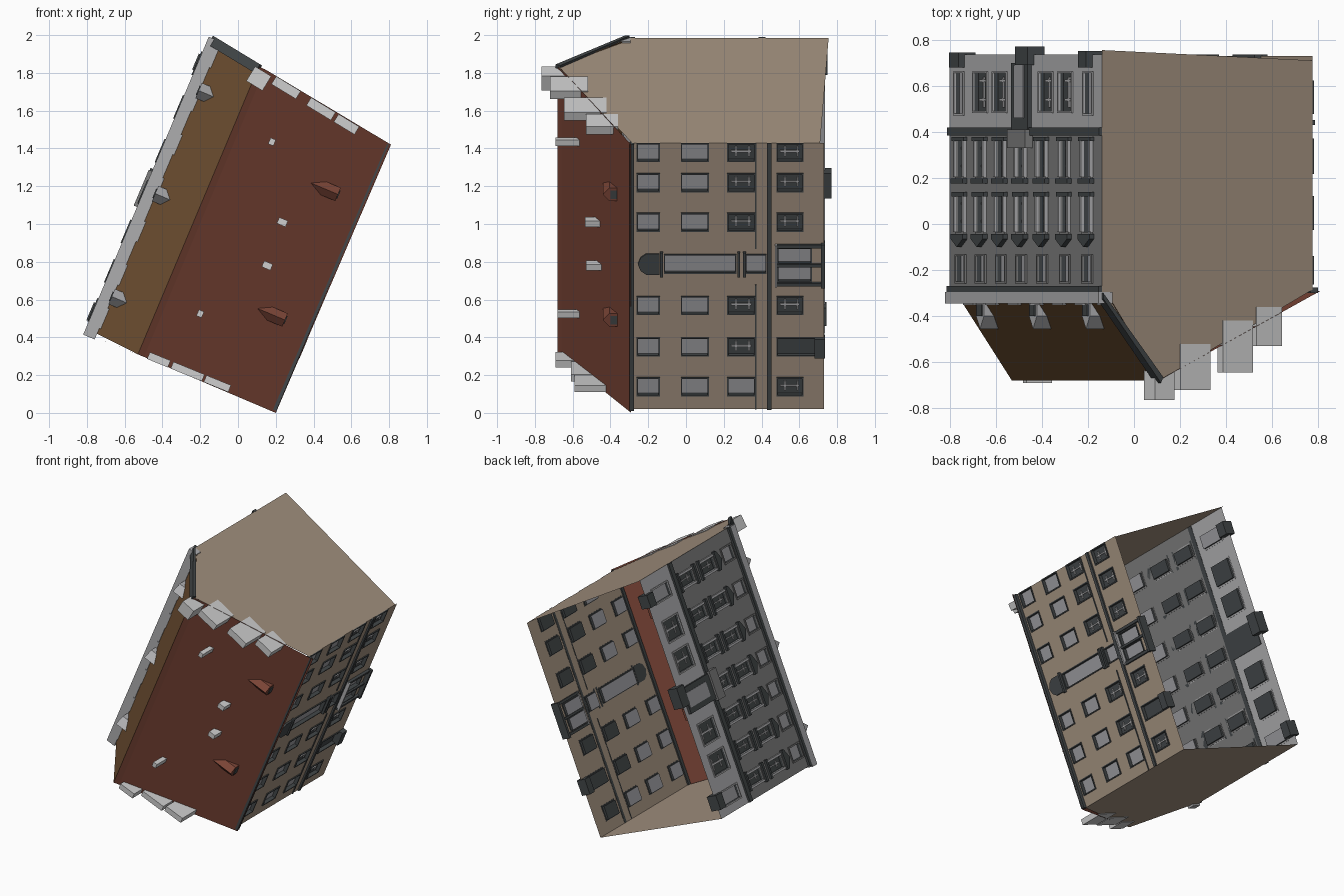
import bpy, bmesh
from mathutils import Vector

if "Cube" in bpy.data.objects:
    bpy.data.objects.remove(bpy.data.objects["Cube"])


def material(name, r, g, b):
    m = bpy.data.materials.new(name)
    m.use_nodes = True
    m.diffuse_color = (r, g, b, 1)
    m.node_tree.nodes["Principled BSDF"].inputs["Base Color"].default_value = (r, g, b, 1)
    return m


BEIGE, GREY, PALE, DARK, GLASS, RED, BROWN, WHITE = range(8)
MATS = [material("beige render", .36, .28, .21), material("grey stone", .2, .2, .2),
        material("pale stone", .42, .42, .43), material("dark trim", .055, .062, .065),
        material("window grey", .33, .33, .35), material("red tile", .2, .06, .038),
        material("brown tile", .15, .075, .03), material("chimney white", .62, .62, .62)]


class Frame:
    """Wall line in plan; c is the world x or z along it, o is outward offset."""
    def __init__(self, p, q, axis, side):
        self.p, self.q = Vector((p[0], 0, p[1])), Vector((q[0], 0, q[1]))
        self.axis = axis
        self.u = (self.q - self.p).normalized()
        self.n = Vector((-self.u.z, 0, self.u.x)) * side
        self.c0, self.c1 = self.p[axis], self.q[axis]

    def at(self, c, y, o=0.0):
        t = (c - self.c0) / (self.c1 - self.c0)
        return self.p.lerp(self.q, t) + self.n * o + Vector((0, y, 0))


STREET = Frame((-.80, .42), (-.14, 1.985), 0, 1)
COURT = Frame((.18, .02), (.775, 1.43), 2, -1)
TOP = Frame((-.14, 1.985), (.775, 1.43), 0, 1)
BOTTOM = Frame((-.80, .42), (.18, .02), 0, -1)


class Part:
    def __init__(self, name):
        self.name, self.bm = name, bmesh.new()

    def face(self, pts, mat, toward=None):
        f = self.bm.faces.new([self.bm.verts.new(p) for p in pts])
        f.material_index = mat
        f.normal_update()
        if toward is not None and f.normal.dot(toward) < 0:
            f.normal_flip()

    def solid(self, a, b, mat):
        mid = sum(a + b, Vector()) / (2 * len(a))
        k = len(a)
        rings = [a, b] + [[a[i], a[(i + 1) % k], b[(i + 1) % k], b[i]] for i in range(k)]
        for r in rings:
            self.face(r, mat, sum(r, Vector()) / len(r) - mid)

    def prism(self, fr, profile, o0, o1, mat):
        self.solid([fr.at(c, y, o0) for c, y in profile], [fr.at(c, y, o1) for c, y in profile], mat)

    def box(self, fr, c0, c1, y0, y1, o0, o1, mat):
        self.prism(fr, [(c0, y0), (c1, y0), (c1, y1), (c0, y1)], o0, o1, mat)

    def block(self, fr, x, z, y0, y1, lu, ln, mat):
        c = Vector((x, 0, z))
        base = [c + fr.u * a * lu / 2 + fr.n * b * ln / 2 for a, b in ((-1, -1), (1, -1), (1, 1), (-1, 1))]
        self.solid([p + Vector((0, y0, 0)) for p in base], [p + Vector((0, y1, 0)) for p in base], mat)

    def done(self):
        me = bpy.data.meshes.new(self.name)
        for m in MATS:
            me.materials.append(m)
        self.bm.to_mesh(me)
        self.bm.free()
        bpy.context.collection.objects.link(bpy.data.objects.new(self.name, me))


def wall(name, fr, y0, y1, openings, rule, depth=.018):
    """Wall sheet with real openings, reveals and set-back panes."""
    part = Part(name)
    cs = sorted({fr.c0, fr.c1} | {v for w in openings for v in w[:2]})
    ys = sorted({y0, y1, .40} | {v for w in openings for v in w[2:4]})
    for a, b in zip(cs, cs[1:]):
        for d, e in zip(ys, ys[1:]):
            m, n = (a + b) / 2, (d + e) / 2
            if not any(w[0] < m < w[1] and w[2] < n < w[3] for w in openings):
                part.face([fr.at(a, d), fr.at(b, d), fr.at(b, e), fr.at(a, e)], rule(n), fr.n)
    for a, b, d, e, pane in openings:
        ring = [(a, d), (b, d), (b, e), (a, e)]
        mid = fr.at((a + b) / 2, (d + e) / 2, -depth / 2)
        for p, q in zip(ring, ring[1:] + ring[:1]):
            pts = [fr.at(*p), fr.at(*q), fr.at(*q, -depth), fr.at(*p, -depth)]
            part.face(pts, DARK, mid - sum(pts, Vector()) / 4)
        part.face([fr.at(*p, -depth) for p in ring], pane, fr.n)
    part.done()


def surround(part, fr, w, t, tc, out, mat):
    a, b, d, e = w[:4]
    for r in ((a - tc, a, d - t, e + t), (b, b + tc, d - t, e + t), (a, b, d - t, d), (a, b, e, e + t)):
        part.box(fr, *r, -.002, out, mat)


def mullions(part, fr, w, mat):
    a, b, d, e = w[:4]
    m, q, h = (a + b) / 2, (b - a) * .05, e - d
    part.box(fr, m - q, m + q, d + .1 * h, e - .1 * h, -.017, -.010, mat)
    for k in (.3, .8):
        part.box(fr, a + 4 * q, b - 4 * q, d + k * h - .005, d + k * h + .005, -.017, -.010, mat)


# Courtyard front: plain windows in four storeys, side door and portal
court = []
for z in (.14, .35, .57, 1.01, 1.22, 1.38):
    h = .043
    court += [(z - h, z + h, -.255, -.145, GLASS), (z - h, z + h, -.02, .115, GLASS),
              (z - h, z + h, .225, .36, GLASS if z < .2 else DARK)]
    court.append((z - h, z + h, .485, .615 if z != .35 else .70, DARK))
court += [(.745, .835, -.11, .26, GLASS), (.745, .835, .32, .42, GLASS),
          (.70, .775, .49, .66, GLASS), (.795, .87, .49, .66, GLASS)]
wall("court_wall", COURT, -.285, .73, court, lambda y: BEIGE)
trim = Part("court_window_trim")
for w in court:
    surround(trim, COURT, w, .007, .007, .007, DARK)
    if w[4] == DARK and w[3] < .65:
        mullions(trim, COURT, w, PALE)
trim.done()
bands = Part("court_bands")
bands.box(COURT, .02, 1.43, .43, .452, -.002, .012, DARK)
bands.box(COURT, .02, 1.43, -.30, -.275, -.01, .025, DARK)
for a, b in ((.02, .68), (.87, 1.43)):
    bands.box(COURT, a, b, .365, .372, -.002, .006, DARK)
bands.done()

# Stair bay with a rounded head, and the portal with its canopy
stair = Part("stair_bay")
arch = [(.735, -.14), (.735, -.21), (.755, -.24), (.79, -.255), (.825, -.24), (.845, -.21), (.845, -.14)]
stair.prism(COURT, arch, -.002, .012, DARK)
for y in (-.13, .28, .31):
    stair.box(COURT, .725, .855, y - .007, y + .007, -.002, .02, DARK)
stair.done()
portal = Part("court_portals")
for a, b in ((.675, .692), (.878, .895), (.778, .792)):
    portal.box(COURT, a, b, .47, .73, -.01, .018, DARK)
portal.box(COURT, .675, .895, .47, .482, -.01, .03, PALE)
portal.box(COURT, .67, .90, .715, .735, -.03, .03, DARK)
portal.box(COURT, .30, .40, .68, .735, -.04, .03, DARK)
portal.done()

# Street front: rusticated pale ground floor, grey upper storeys, seven bays
bays = (-.75, -.663, -.575, -.487, -.395, -.297, -.2)
street = []
for x in bays:
    street += [(x - .018, x + .018, -.25, -.14, GLASS), (x - .016, x + .016, -.035, .12, DARK),
               (x - .016, x + .016, .205, .36, DARK)]
for x in (-.665, -.58, -.38, -.295):
    street.append((x - .027, x + .027, .49, .655, DARK))
street += [(-.775, -.74, .48, .655, GLASS), (-.215, -.18, .48, .655, GLASS)]
wall("street_wall", STREET, -.30, .735, street, lambda y: PALE if y > .4 else GREY)
trim = Part("street_window_trim")
for w in street:
    a, b, d, e, pane = w
    surround(trim, STREET, w, .008, .004, .008, PALE if d > .4 else GREY)
    if pane == DARK:
        mullions(trim, STREET, w, PALE)
    if pane == DARK and d < .4:
        for c in (a - .003, b + .003):
            trim.box(STREET, c - .003, c + .003, d, e, 0, .016, PALE)
        trim.box(STREET, a - .01, b + .01, e, e + .018, 0, .018, DARK)
        trim.box(STREET, a - .01, b + .01, d - .03, d - .008, 0, .022, DARK)
        if d < 0:
            trim.prism(STREET, [(a - .01, d - .03), (b + .01, d - .03), ((a + b) / 2, d - .065)], 0, .022, DARK)
trim.done()
bands = Part("street_cornices")
bands.box(STREET, -.80, -.14, .385, .42, -.002, .014, DARK)
bands.box(STREET, -.80, -.14, -.295, -.27, -.002, .016, DARK)
bands.box(STREET, -.805, -.14, -.345, -.295, -.05, .016, PALE)
for i in range(7):
    c = -.78 + i * .097
    bands.box(STREET, c, c + .045, -.352, -.33, -.07, -.04, PALE)
bands.done()

# Central street entrance and dark porch blocks at ground level
porch = Part("street_porches")
for a, b, y0, y1 in ((-.775, -.735, .68, .745), (-.49, -.435, .69, .77), (-.215, -.18, .68, .75)):
    porch.box(STREET, a, b, y0, y1, -.05, .03, DARK)
porch.box(STREET, -.515, -.445, .41, .70, -.005, .02, DARK)
porch.box(STREET, -.50, -.46, .46, .69, .02, .024, GLASS)
porch.box(STREET, -.52, -.44, .33, .41, 0, .035, GREY)
porch.done()

# Gable walls and the parapet strip on the upper one
R0, R1 = Vector((-.53, -.68, .31)), Vector((.11, -.68, 1.833))
gables = Part("gable_walls")
gables.face([BOTTOM.at(-.80, .73), BOTTOM.at(.18, .73), BOTTOM.at(.18, -.285), R0, BOTTOM.at(-.745, -.34),
             BOTTOM.at(-.80, -.32)], BEIGE, BOTTOM.n)
gables.face([TOP.at(-.14, .755), TOP.at(.775, .71), TOP.at(.775, -.285), R1, TOP.at(-.14, -.31)], BEIGE, TOP.n)
gables.done()
parapet = Part("gable_parapet")
parapet.prism(TOP, [(-.14, -.30), (-.14, -.325), (.11, -.69), (.12, -.665)], -.04, .014, DARK)
parapet.done()

# Roof slopes: steep brown street side, ridge strip, red court side
front = Vector((0, -1, 0))
strip = COURT.n * .035 + Vector((0, .02, 0))
eave0, eave1 = Vector((.2, -.29, 0)), Vector((.81, -.29, 1.42))
roof = Part("roof")
roof.face([STREET.at(-.80, -.34, -.05) - BOTTOM.n * .02, STREET.at(-.14, -.34, -.05), R1, R0], BROWN, front)
roof.face([R0, R1, R1 + strip, R0 + strip], RED, front)
roof.face([R0 + strip, R1 + strip, eave1, eave0], RED, front)
roof.done()

# Dormers on both slopes
dormers = Part("dormers")
for c in (-.71, -.48, -.25):
    house = [(c - .017, -.33), (c - .017, -.40), (c, -.455), (c + .017, -.40), (c + .017, -.33)]
    dormers.prism(STREET, house, -.145, -.045, PALE)
    dormers.box(STREET, c - .01, c + .01, -.40, -.35, -.045, -.04, DARK)
for c in (.445, 1.11):
    house = [(c - .035, -.33), (c - .035, -.405), (c, -.44), (c + .035, -.405), (c + .035, -.33)]
    dormers.prism(COURT, house, -.30, -.12, RED)
    dormers.box(COURT, c - .022, c + .022, -.40, -.365, -.12, -.115, DARK)
dormers.done()

# Chimneys along both gables and across the red slope
stacks = Part("chimneys")
for x, z, y0, y1 in ((.18, 1.435, -.69, -.56), (.235, 1.01, -.535, -.44),
                     (.155, .78, -.53, -.43), (-.2, .525, -.68, -.55)):
    stacks.block(COURT, x, z, y0, y1, .035, .05 if -.6 < y0 else .03, WHITE)
stacks.block(TOP, .11, 1.77, -.765, -.6, .10, .09, WHITE)
for a, b, y0, y1 in ((.20, .33, -.72, -.52), (.385, .515, -.645, -.42), (.53, .64, -.53, -.36)):
    stacks.box(TOP, a, b, y0, y1, -.045, .004, WHITE)
for a, b, y0, y1 in ((-.48, -.37, -.69, -.57), (-.355, -.19, -.61, -.48), (-.18, -.05, -.59, -.40)):
    stacks.box(BOTTOM, a, b, y0, y1, -.035, .004, WHITE)
stacks.done()
